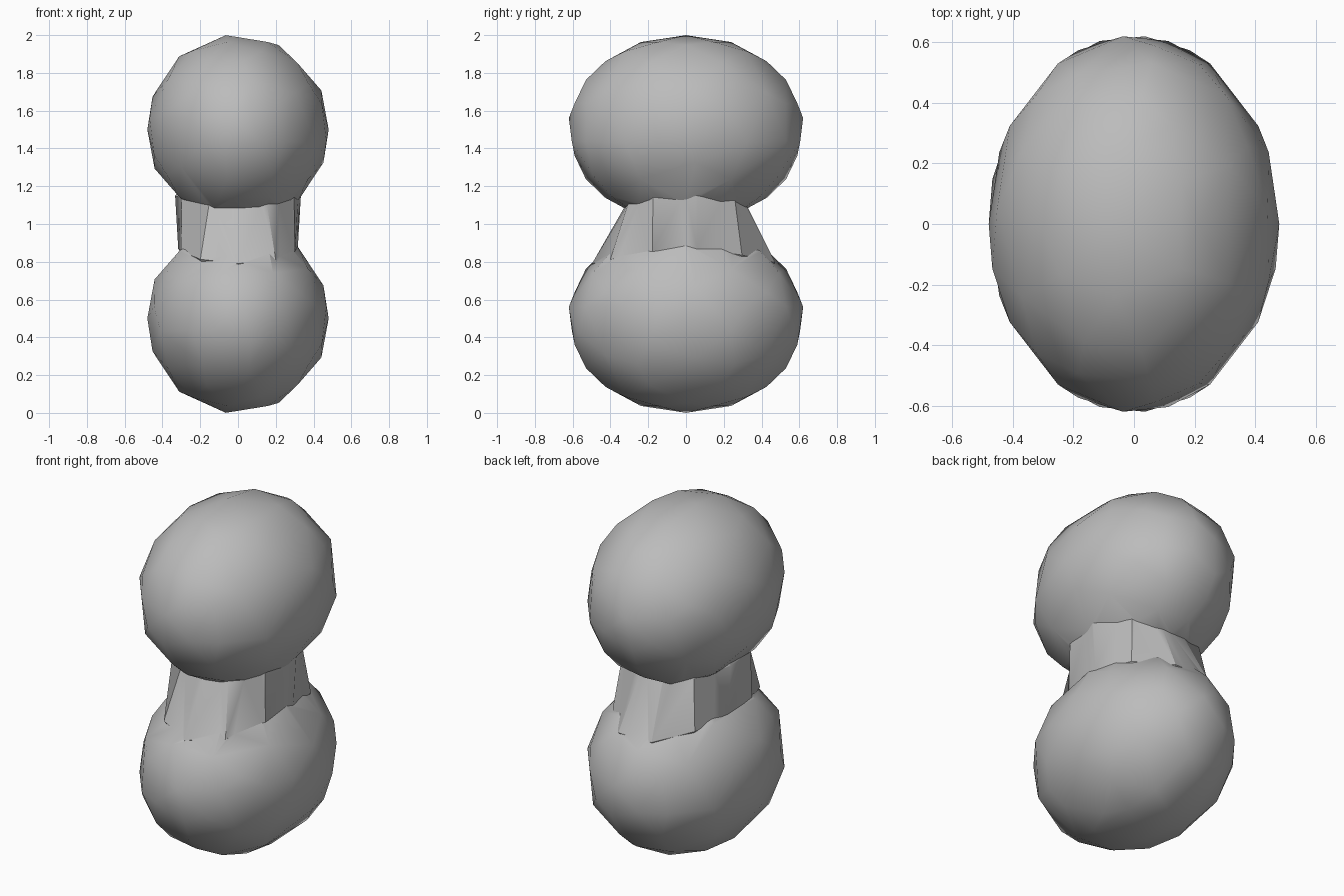
import bpy, bmesh, math

if "Cube" in bpy.data.objects:
    bpy.data.objects.remove(bpy.data.objects["Cube"])

RX, RY, RZ = 0.48, 0.62, 0.5      # lobe radii
LOW_Z, HIGH_Z = 0.5, 1.5          # lobe centres
SIDES = 11

grey = bpy.data.materials.new("plain grey")
grey.diffuse_color = (0.5, 0.5, 0.5, 1)
grey.use_nodes = True
grey.node_tree.nodes["Principled BSDF"].inputs["Base Color"].default_value = grey.diffuse_color


def make_object(name, bm):
    mesh = bpy.data.meshes.new(name)
    bmesh.ops.recalc_face_normals(bm, faces=bm.faces)
    bm.to_mesh(mesh)
    bm.free()
    mesh.materials.append(grey)
    ob = bpy.data.objects.new(name, mesh)
    bpy.context.collection.objects.link(ob)
    return ob


def apply_modifier(ob, name):
    bpy.ops.object.select_all(action='DESELECT')
    bpy.context.view_layer.objects.active = ob
    ob.select_set(True)
    bpy.ops.object.modifier_apply(modifier=name)


def make_lobe(name, z, turn):
    """Irregular low-poly egg shape."""
    bm = bmesh.new()
    bmesh.ops.create_icosphere(bm, subdivisions=3, radius=1)
    for v in bm.verts:
        x, y = v.co.x, v.co.y
        v.co.x = RX * (x * math.cos(turn) - y * math.sin(turn))
        v.co.y = RY * (x * math.sin(turn) + y * math.cos(turn))
        v.co.z = z + RZ * v.co.z
    ob = make_object(name, bm)
    mod = ob.modifiers.new("Reduce", 'DECIMATE')
    mod.ratio = 0.55
    apply_modifier(ob, "Reduce")
    return ob


def ring(bm, base, rise, centre, scale, shift):
    """Loop of points lying on a lobe, higher at the left and right."""
    points = []
    for i in range(SIDES):
        a = 2 * math.pi * (i + 0.5) / SIDES + math.pi / 2
        z = base + rise * math.cos(a) ** 2
        r = scale * math.sqrt(1 - ((z - centre) / RZ) ** 2)
        points.append(bm.verts.new((RX * r * math.cos(a), RY * r * math.sin(a), z + shift)))
    return points


body = make_lobe("joined_body", LOW_Z, 0.0)
upper = make_lobe("upper_lobe", HIGH_Z, math.pi)

# Faceted neck, with both ends sunk into the lobes
bm = bmesh.new()
rings = [ring(bm, 0.79, 0.08, LOW_Z, 0.8, -0.1),
         ring(bm, 0.79, 0.08, LOW_Z, 0.985, 0),
         ring(bm, 1.08, 0.07, HIGH_Z, 0.985, 0),
         ring(bm, 1.08, 0.07, HIGH_Z, 0.8, 0.1)]
for low, high in zip(rings, rings[1:]):
    for i in range(SIDES):
        j = (i + 1) % SIDES
        bm.faces.new((low[i], low[j], high[j], high[i]))
for end, z in ((rings[0], 0.72), (rings[-1], 1.22)):
    tip = bm.verts.new((0, 0, z))
    for i in range(SIDES):
        bm.faces.new((end[i], end[(i + 1) % SIDES], tip))
neck = make_object("neck", bm)

# Merge everything into one skin
for part in (neck, upper):
    mod = body.modifiers.new("Join", 'BOOLEAN')
    mod.operation = 'UNION'
    mod.solver = 'EXACT'
    mod.object = part
    apply_modifier(body, "Join")
    bpy.data.objects.remove(part)

bpy.ops.object.shade_smooth_by_angle(angle=math.radians(30))
